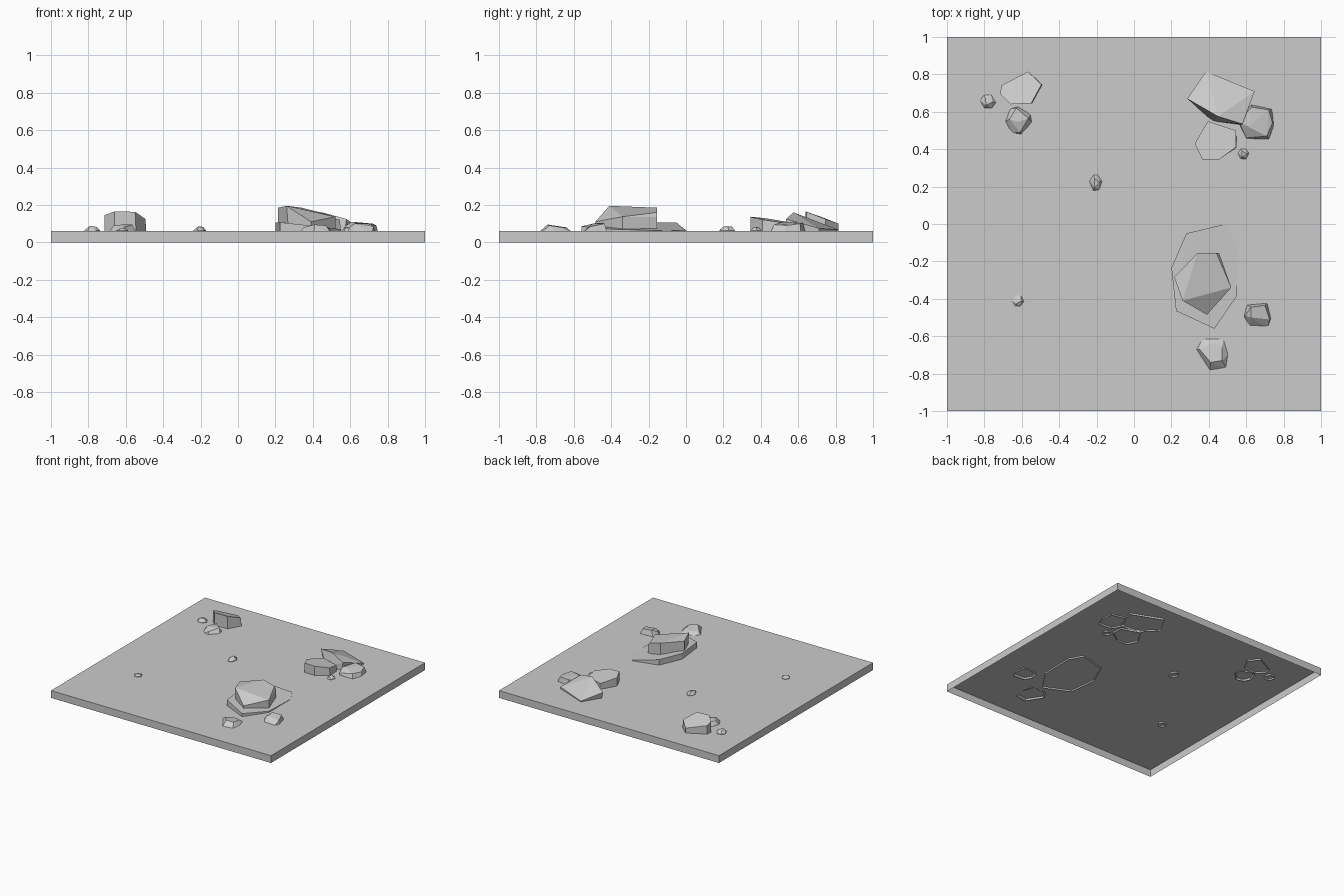
import bpy, bmesh, math, random
from mathutils import Vector

GROUND = 0.06   # top of the tile
SUNK = 0.047    # rocks reach slightly below the tile surface


def finish(bm, name):
    me = bpy.data.meshes.new(name)
    bm.to_mesh(me)
    bm.free()
    ob = bpy.data.objects.new(name, me)
    bpy.context.collection.objects.link(ob)
    return ob


def rock(name, base, top, low=SUNK):
    """Faceted rock: convex hull of a base outline and top points, open below."""
    bm = bmesh.new()
    for x, y in base:
        bm.verts.new((x, y, low))
    for p in top:
        bm.verts.new(p)
    res = bmesh.ops.convex_hull(bm, input=bm.verts[:])
    junk = {g for g in res["geom_interior"] + res["geom_unused"]
            if isinstance(g, bmesh.types.BMVert)}
    bmesh.ops.delete(bm, geom=list(junk), context='VERTS')
    bmesh.ops.recalc_face_normals(bm, faces=bm.faces[:])
    under = [f for f in bm.faces if all(abs(v.co.z - low) < 1e-5 for v in f.verts)]
    bmesh.ops.delete(bm, geom=under, context='FACES')
    bmesh.ops.dissolve_limit(bm, angle_limit=math.radians(5),
                             verts=bm.verts[:], edges=bm.edges[:])
    return finish(bm, name)


def pebble(name, x, y, rx, ry, height, seed):
    """Small irregular six-sided stone."""
    rng = random.Random(seed)
    ring = [(x + rx * math.cos(a), y + ry * math.sin(a))
            for a in (math.tau * (i + rng.uniform(-.2, .2)) / 6 for i in range(6))]
    top = [(x + (px - x) * .55, y + (py - y) * .55, height - rng.uniform(0, .008))
           for px, py in ring[::2]]
    shoulder = [(px, py, GROUND + .004) for px, py in ring]
    return rock(name, ring, top + shoulder)


# ground tile: box with open underside
bm = bmesh.new()
bmesh.ops.create_cube(bm, size=1)
for v in bm.verts:
    v.co = Vector((v.co.x * 2, v.co.y * 2, (v.co.z + .5) * GROUND))
bmesh.ops.delete(bm, geom=[f for f in bm.faces if f.normal.z < -.5], context='FACES')
finish(bm, "ground_tile")

# large flat rock with a smaller block on top
slab = [(.49, 0, .065), (.28, -.05, .105), (.20, -.235, .107), (.225, -.465, .107),
        (.43, -.56, .085), (.55, -.385, .07), (.55, -.1, .061)]
rock("large_flat_rock", [p[:2] for p in slab], slab)
rock("stacked_block",
     [(.34, -.155), (.455, -.155), (.52, -.34), (.39, -.48), (.27, -.41), (.215, -.285)],
     [(.26, -.41, .195), (.215, -.285, .185), (.34, -.155, .185), (.44, -.155, .16),
      (.52, -.34, .137), (.39, -.485, .11), (.455, -.155, .135)], low=.062)

# back right cluster
rock("leaning_slab",
     [(.385, .81), (.30, .67), (.42, .55), (.57, .53), (.64, .71)],
     [(.285, .67, .11), (.45, .575, .16), (.58, .535, .125), (.645, .71, .075),
      (.385, .815, .067)])
rock("cluster_side_rock",
     [(.625, .64), (.74, .615), (.75, .52), (.725, .45), (.605, .455), (.555, .55)],
     [(.63, .625, .105), (.72, .61, .10), (.71, .47, .095), (.61, .52, .11),
      (.74, .54, .09), (.60, .46, .075), (.56, .55, .08)])
rock("cluster_front_rock",
     [(.395, .55), (.325, .43), (.365, .345), (.455, .345), (.55, .41), (.545, .50)],
     [(.395, .55, .108), (.325, .43, .128), (.365, .345, .137), (.455, .345, .135),
      (.545, .41, .121), (.545, .50, .108)])

# back left cluster
hexa = [(-.567, .815, .10), (-.495, .745, .125), (-.55, .645, .163), (-.66, .64, .165),
        (-.715, .695, .145), (-.71, .74, .13)]
rock("left_tall_rock", [(-.567, .815), (-.49, .745), (-.545, .645), (-.66, .64),
                        (-.715, .695), (-.71, .74)], hexa)
rock("left_low_rock",
     [(-.62, .63), (-.55, .59), (-.54, .54), (-.60, .475), (-.665, .485),
      (-.695, .545), (-.67, .615)],
     [(-.63, .62, .09), (-.565, .565, .095), (-.62, .545, .095), (-.665, .56, .09),
      (-.61, .49, .08)])

# front right stones
rock("front_side_rock",
     [(.60, -.43), (.715, -.42), (.735, -.5), (.715, -.56), (.62, -.555), (.585, -.5)],
     [(.625, -.445, .105), (.70, -.435, .10), (.725, -.51, .085), (.625, -.5, .10),
      (.595, -.49, .08)])
rock("front_round_rock",
     [(.365, -.6), (.485, -.6), (.515, -.69), (.50, -.78), (.405, -.795), (.325, -.67)],
     [(.41, -.64, .08), (.41, -.74, .095), (.47, -.66, .08), (.47, -.73, .09),
      (.35, -.67, .08)])

# scattered pebbles
for i, (x, y, rx, ry, h) in enumerate([
        (.585, .375, .03, .03, .085), (-.78, .655, .042, .04, .088),
        (-.205, .22, .034, .045, .088), (-.62, -.41, .032, .032, .078)]):
    pebble(f"pebble_{i + 1}", x, y, rx, ry, h, i)
